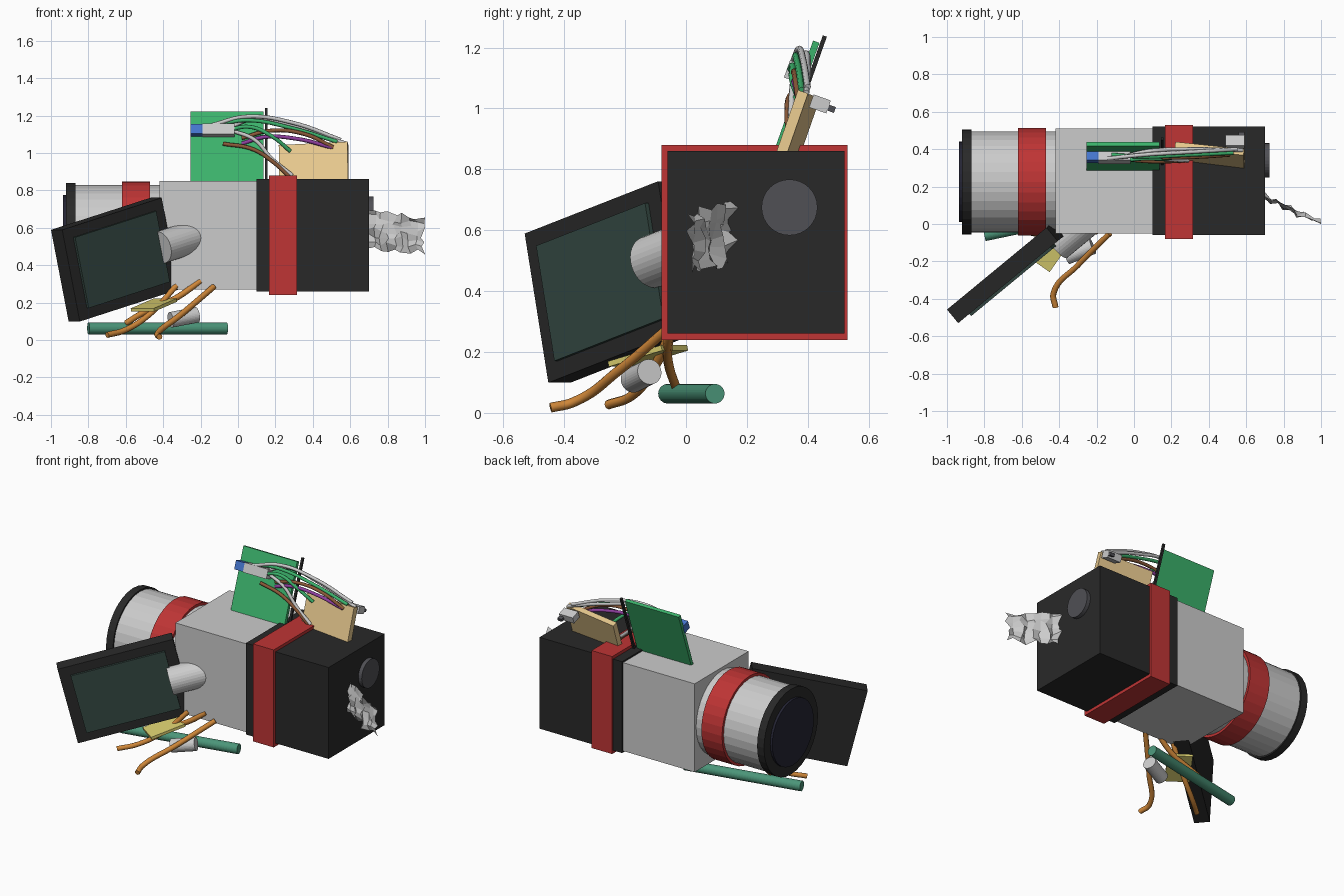
import bpy, bmesh, random
from math import radians, cos, sin
from mathutils import Vector, Matrix

if "Cube" in bpy.data.objects:
    bpy.data.objects.remove(bpy.data.objects["Cube"])

random.seed(4)

def mat(name, r, g, b):
    m = bpy.data.materials.new(name)
    m.diffuse_color = (r, g, b, 1)
    m.use_nodes = True
    m.node_tree.nodes["Principled BSDF"].inputs["Base Color"].default_value = m.diffuse_color
    return m

BLACK = mat("black", .022, .022, .022)
RED = mat("red", .52, .035, .035)
GREEN = mat("green", .045, .45, .15)
TEAL = mat("teal", .07, .30, .19)
TAN = mat("tan", .80, .58, .27)
BLUE = mat("blue", .06, .18, .62)
YELLOW = mat("yellow", .70, .62, .16)
ORANGE = mat("orange", .62, .24, .04)
BROWN = mat("brown", .26, .10, .04)
PURPLE = mat("purple", .28, .05, .35)
SCREEN = mat("screen", .035, .065, .055)
GLASS = mat("glass", .018, .018, .035)
DARK = mat("dark_grey", .08, .08, .09)
SILVER = mat("silver", .62, .62, .62)

def finish(name, bm, m=None):
    me = bpy.data.meshes.new(name)
    bm.to_mesh(me)
    bm.free()
    ob = bpy.data.objects.new(name, me)
    bpy.context.collection.objects.link(ob)
    if m:
        me.materials.append(m)
    return ob

def box(name, centre, size, m=None, rot=None):
    bm = bmesh.new()
    bmesh.ops.create_cube(bm, size=1)
    T = Matrix.Translation(centre) @ (rot or Matrix()) @ Matrix.Diagonal((*size, 1))
    bm.transform(T)
    return finish(name, bm, m)

def span(name, x, y, z, m=None):
    lo, hi = zip(x, y, z)
    return box(name, [(a + b) / 2 for a, b in zip(lo, hi)],
               [b - a for a, b in zip(lo, hi)], m)

def rod(name, a, b, r, m=None, sides=32):
    a, b = Vector(a), Vector(b)
    bm = bmesh.new()
    bmesh.ops.create_cone(bm, cap_ends=True, segments=sides,
                          radius1=r, radius2=r, depth=(b - a).length)
    q = (b - a).to_track_quat('Z', 'Y').to_matrix().to_4x4()
    bm.transform(Matrix.Translation((a + b) / 2) @ q)
    return finish(name, bm, m)

def cable(name, pts, r, m):
    cu = bpy.data.curves.new(name, 'CURVE')
    cu.dimensions = '3D'
    cu.bevel_depth, cu.bevel_resolution, cu.resolution_u = r, 2, 8
    cu.use_fill_caps = True
    sp = cu.splines.new('BEZIER')
    sp.bezier_points.add(len(pts) - 1)
    for p, co in zip(sp.bezier_points, pts):
        p.co = co
        p.handle_left_type = p.handle_right_type = 'AUTO'
    cu.materials.append(m)
    ob = bpy.data.objects.new(name, cu)
    bpy.context.collection.objects.link(ob)

def R(deg, axis):
    return Matrix.Rotation(radians(deg), 4, axis)

# Main body, battery block and strap
span("body", (-.42, .11), (-.05, .51), (.27, .85))
span("rear_block", (.10, .70), (-.06, .52), (.26, .86), BLACK)
span("strap", (.165, .315), (-.08, .53), (.24, .88), RED)

# Lens along x
for name, x0, x1, r, m in [("lens_barrel", -.89, -.41, .27, None),
                           ("lens_band", -.62, -.47, .287, RED),
                           ("lens_rim", -.92, -.87, .28, BLACK),
                           ("lens_glass", -.935, -.90, .215, GLASS)]:
    rod(name, (x0, .225, .56), (x1, .225, .56), r, m)

# Round cap on the right end
rod("end_cap", (.69, .34, .675), (.725, .34, .675), .092, DARK)

# Swung-out display with hinge
A = 39.5
turn = R(A, 'Z') @ R(-14, 'Y')
n = Vector((sin(radians(A)), -cos(radians(A)), 0))
face = Vector((-.627, -.272, .43))
box("display_frame", face - n * .047, (.71, .094, .505), BLACK, turn)
box("display_screen", face, (.58, .03, .39), SCREEN, turn)
u = turn.to_3x3() @ Vector((1, 0, 0))
h = Vector((-.414, -.115, .495))
rod("display_hinge", h, h + u * .33, .087)

# Circuit boards on top, leaning back
lean = R(-19.5, 'X')
box("green_board", (-.058, .362, 1.033), (.39, .022, .395), GREEN, lean)
box("antenna", (.152, .386, 1.04), (.014, .014, .42), BLACK, lean)
tilt = R(-7, 'Z') @ R(-19, 'X') @ R(-3, 'Y')
box("tan_board", (.405, .365, .935), (.37, .035, .235), TAN, tilt)
box("board_socket", (.54, .44, 1.015), (.10, .06, .045), SILVER, lean)
box("socket_pin", (.575, .475, 1.0), (.03, .03, .02), DARK, lean)

# Plug in front of the green board
box("plug", (-.105, .36, 1.12), (.17, .06, .06), SILVER, lean)
box("plug_end", (-.22, .36, 1.12), (.07, .055, .055), BLUE, lean)

# Loose wires from plug to tan board
wires = [
    (SILVER, [(-.14, .35, 1.15), (.05, .37, 1.195), (.3, .385, 1.16), (.55, .40, 1.07)]),
    (SILVER, [(-.06, .36, 1.13), (.08, .39, 1.18), (.3, .40, 1.14), (.58, .395, 1.05)]),
    (GREEN, [(-.12, .37, 1.15), (.05, .36, 1.175), (.3, .37, 1.13), (.53, .38, 1.06)]),
    (GREEN, [(-.06, .34, 1.12), (.06, .35, 1.14), (.18, .35, 1.09), (.28, .38, 1.01)]),
    (BROWN, [(.02, .36, 1.08), (.18, .355, 1.12), (.36, .36, 1.10), (.51, .37, 1.03)]),
    (PURPLE, [(.02, .36, 1.05), (.14, .355, 1.085), (.32, .36, 1.075), (.5, .37, 1.03)]),
    (BROWN, [(-.08, .35, 1.05), (.08, .335, 1.02), (.19, .335, .95), (.28, .34, .87)]),
    (SILVER, [(-.03, .36, 1.12), (.09, .35, 1.07), (.18, .345, .97), (.29, .34, .88)]),
]
for i, (m, pts) in enumerate(wires):
    cable(f"wire_{i + 1}", pts, .0105, m)

# Orange cables hanging below
for i, pts in enumerate([
        [(-.42, -.445, .017), (-.43, -.37, .035), (-.30, -.22, .14), (-.13, -.05, .285)],
        [(-.70, -.255, .027), (-.60, -.18, .055), (-.47, -.11, .14), (-.33, -.04, .29)],
        [(-.60, -.035, .09), (-.50, -.055, .15), (-.34, -.06, .22), (-.20, -.04, .315)]]):
    cable(f"hanging_cable_{i + 1}", pts, .016, ORANGE)

# Loose parts below the body
rod("green_tube", (-.80, -.06, .063), (-.06, .095, .063), .032, TEAL)
rod("small_canister", (-.36, -.175, .108), (-.22, -.12, .135), .042)
box("yellow_tag", (-.45, -.125, .187), (.15, .22, .018), YELLOW, R(-35, 'Z') @ R(14, 'X'))

# Crumpled foil torn out of the right end
bm = bmesh.new()
nu, nv = 8, 6
grid = []
for i in range(nu + 1):
    s = i / nu
    row = []
    for j in range(nv + 1):
        t = j / nv
        jit = [random.uniform(-1, 1) for _ in range(3)]
        zig = .016 * (-1) ** i
        row.append(bm.verts.new((min(1, .69 + .30 * s + .012 * jit[0]),
                                 .15 - .145 * s + zig * .6 + .018 * jit[1],
                                 .49 - .02 * s + (.21 - .03 * s) * t + .014 * jit[2])))
    grid.append(row)
for i in range(nu):
    for j in range(nv):
        bm.faces.new((grid[i][j], grid[i + 1][j], grid[i + 1][j + 1], grid[i][j + 1]))
finish("crumpled_foil", bm, SILVER)
